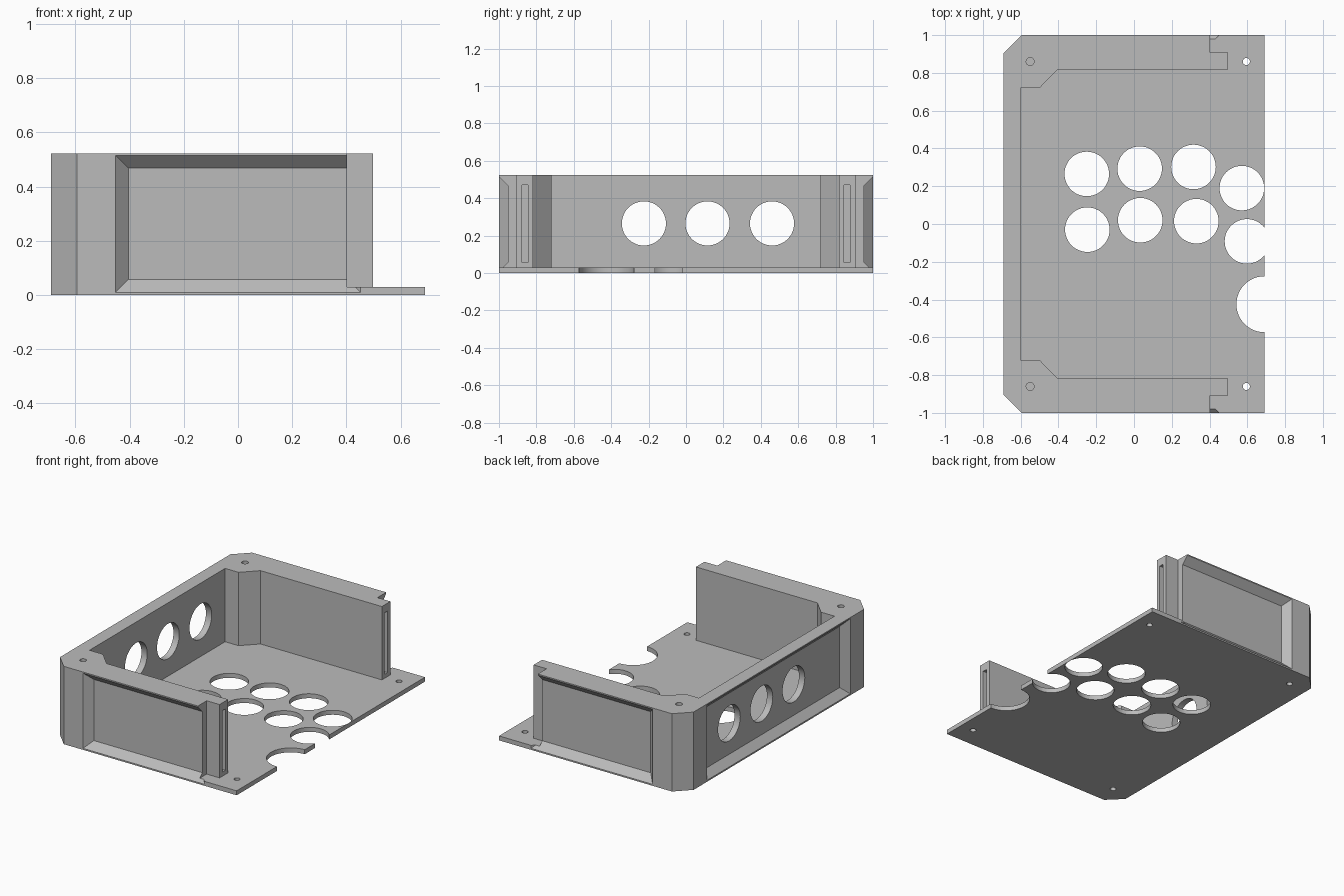
import bpy
import bmesh
import math
from mathutils import Vector

if "Cube" in bpy.data.objects:
    bpy.data.objects.remove(bpy.data.objects["Cube"])

HEIGHT = 0.523
FLOOR = 0.03
HALF_X = 0.69

grey = bpy.data.materials.new("plain_grey")
grey.use_nodes = True
grey.diffuse_color = (0.5, 0.5, 0.5, 1)
grey.node_tree.nodes["Principled BSDF"].inputs["Base Color"].default_value = (0.5, 0.5, 0.5, 1)


def loft(name, lower, upper):
    """Closed solid between two matching rings of points."""
    bm = bmesh.new()
    a = [bm.verts.new(p) for p in lower]
    b = [bm.verts.new(p) for p in upper]
    bm.faces.new(a)
    bm.faces.new(b)
    for i in range(len(a)):
        j = (i + 1) % len(a)
        bm.faces.new((a[i], a[j], b[j], b[i]))
    bmesh.ops.recalc_face_normals(bm, faces=bm.faces)
    mesh = bpy.data.meshes.new(name)
    bm.to_mesh(mesh)
    bm.free()
    mesh.materials.append(grey)
    obj = bpy.data.objects.new(name, mesh)
    bpy.context.collection.objects.link(obj)
    return obj


def prism(name, outline, z0, z1):
    return loft(name, [(x, y, z0) for x, y in outline], [(x, y, z1) for x, y in outline])


def rod(name, start, end, radius, sides=48):
    start, end = Vector(start), Vector(end)
    turn = (end - start).to_track_quat('Z', 'Y')
    ring = [turn @ Vector((radius * math.cos(t), radius * math.sin(t), 0))
            for t in (2 * math.pi * i / sides for i in range(sides))]
    return loft(name, [start + p for p in ring], [end + p for p in ring])


def mirrored(half):
    """Outline closed by its reflection across y = 0."""
    return half + [(x, -y) for x, y in reversed(half)]


def cut(body, cutter):
    mod = body.modifiers.new("cut", 'BOOLEAN')
    mod.operation = 'DIFFERENCE'
    mod.solver = 'EXACT'
    mod.object = cutter
    bpy.context.view_layer.objects.active = body
    bpy.ops.object.modifier_apply(modifier=mod.name)
    bpy.data.objects.remove(cutter)


def recess(place, half, depth=0.047):
    """Panel recess with sloping sides; place(u, out, z) maps it onto a wall."""
    rings = []
    for d in (-0.01, depth):
        u, low, high = half - d, 0.01 + d, 0.515 - d
        rings.append([place(s, -d, z) for s, z in ((-u, low), (u, low), (u, high), (-u, high))])
    return loft("recess_cutter", *rings)


# Enclosure body with two chamfered corners
tray = prism("enclosure_tray", mirrored([(HALF_X, 1), (-0.595, 1), (-HALF_X, 0.905)]), 0, HEIGHT)

# Interior, open end and stepped wall ends
cut(tray, prism("interior_cutter", mirrored([
    (0.8, 1.1), (0.402, 1.1), (0.402, 0.907), (0.498, 0.907), (0.498, 0.817),
    (-0.405, 0.817), (-0.5, 0.72), (-0.6, 0.72)]), FLOOR, 0.7))

# Recessed panels on the three outer walls
for side in (-1, 1):
    cut(tray, recess(lambda u, out, z: (u, side * (1 + out), z), 0.452))
cut(tray, recess(lambda u, out, z: (-HALF_X - out, u, z), 0.76))

# Round openings in the end wall
for y in (-0.225, 0.115, 0.46):
    cut(tray, rod("port_cutter", (-0.8, y, 0.265), (-0.55, y, 0.265), 0.118))

# Round openings in the floor
floor_holes = [(-0.25, 0.265), (0.03, 0.293), (0.315, 0.302), (0.571, 0.19),
               (-0.247, -0.03), (0.033, 0.02), (0.33, 0.015), (0.598, -0.092)]
for x, y in floor_holes:
    cut(tray, rod("floor_hole_cutter", (x, y, -0.1), (x, y, 0.1), 0.118))
cut(tray, rod("large_notch_cutter", (HALF_X, -0.425, -0.1), (HALF_X, -0.425, 0.1), 0.148))

# Screw holes and the slots in the wall ends
for side in (-1, 1):
    y = side * 0.86
    cut(tray, rod("screw_cutter", (0.595, y, -0.1), (0.595, y, 0.1), 0.019, 24))
    cut(tray, rod("screw_cutter", (-0.55, y, -0.1), (-0.55, y, FLOOR), 0.019, 24))
    cut(tray, rod("screw_cutter", (-0.55, y, 0.25), (-0.55, y, 0.6), 0.021, 24))
    slot = [(0.45, y - 0.016), (0.55, y - 0.016), (0.55, y + 0.016), (0.45, y + 0.016)]
    cut(tray, prism("slot_cutter", slot, 0.057, 0.47))

# Smooth the round bores, keep every other edge crisp
bpy.ops.object.select_all(action='DESELECT')
tray.select_set(True)
bpy.context.view_layer.objects.active = tray
bpy.ops.object.shade_smooth_by_angle(angle=math.radians(25))
